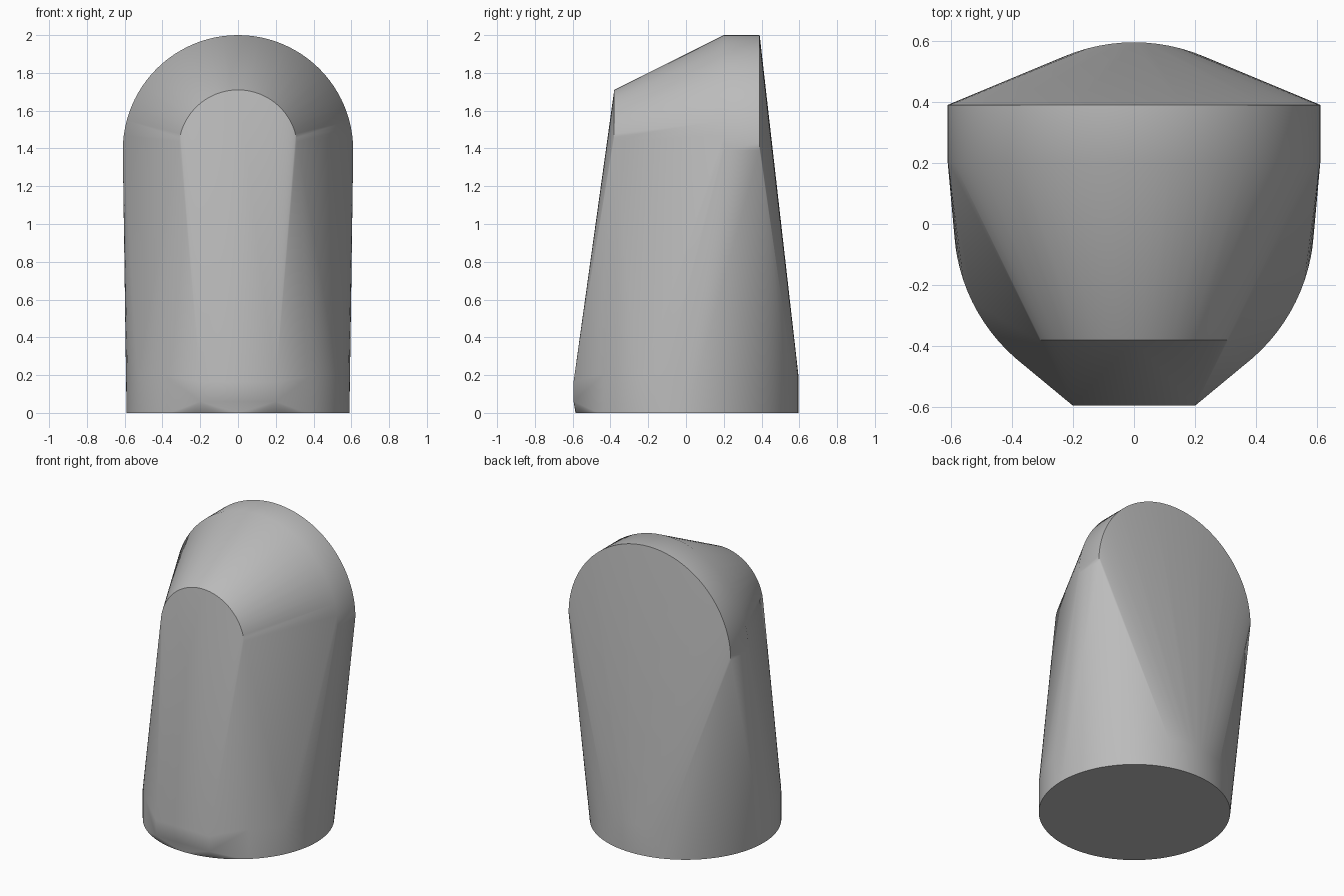
import bpy, bmesh
from math import sin, cos, pi

if "Cube" in bpy.data.objects:
    bpy.data.objects.remove(bpy.data.objects["Cube"], do_unlink=True)

grey = bpy.data.materials.new("plain grey")
grey.use_nodes = True
colour = (0.5, 0.5, 0.5, 1)
grey.diffuse_color = colour
grey.node_tree.nodes["Principled BSDF"].inputs["Base Color"].default_value = colour


def disc(radius, z, steps=96):
    return [(radius * cos(2 * pi * i / steps), 0.005 + radius * sin(2 * pi * i / steps), z)
            for i in range(steps)]


def arch(radius, y, z, steps=48):
    return [(radius * cos(pi * i / steps), y, z + radius * sin(pi * i / steps))
            for i in range(steps + 1)]


# Round base collar, large rear arch, small front arch and front toe plate
points = disc(0.59, 0) + disc(0.59, 0.2)
points += arch(0.61, 0.2, 1.39) + arch(0.61, 0.39, 1.39)
points += arch(0.315, -0.38, 1.395)
points += [(x, -0.595, z) for x in (-0.2, 0.2) for z in (0.06, 0.165)]

# Tight skin stretched around all the profiles
bm = bmesh.new()
for p in points:
    bm.verts.new(p)
hull = bmesh.ops.convex_hull(bm, input=bm.verts[:])
spare = {g for g in hull["geom_interior"] + hull["geom_unused"]
         if isinstance(g, bmesh.types.BMVert)}
bmesh.ops.delete(bm, geom=list(spare), context='VERTS')
bmesh.ops.dissolve_limit(bm, angle_limit=0.002, verts=bm.verts[:], edges=bm.edges[:])
bmesh.ops.recalc_face_normals(bm, faces=bm.faces[:])

mesh = bpy.data.meshes.new("tapered_cap")
bm.to_mesh(mesh)
bm.free()
mesh.materials.append(grey)
cap = bpy.data.objects.new("tapered_cap", mesh)
bpy.context.collection.objects.link(cap)
bpy.ops.object.select_all(action='DESELECT')
cap.select_set(True)
bpy.context.view_layer.objects.active = cap
bpy.ops.object.shade_smooth_by_angle(angle=pi / 6)
